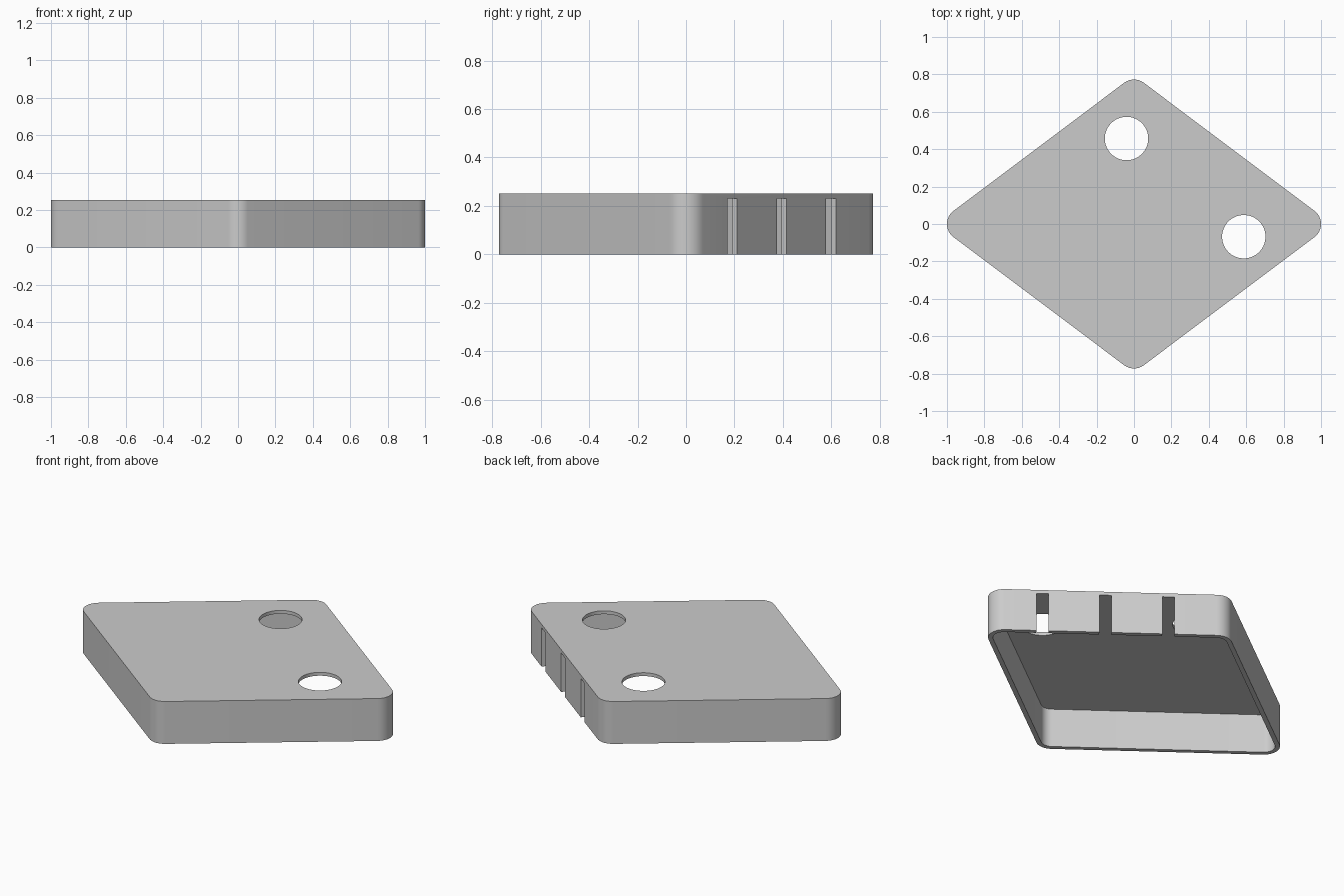
import bpy, bmesh
from math import radians, cos, sin, atan2, pi
from mathutils import Vector

default = bpy.data.objects.get("Cube")
if default:
    bpy.data.objects.remove(default, do_unlink=True)

HEIGHT, TOP, WALL = 0.252, 0.02, 0.026
RADIUS = 0.0875                     # outer corner rounding
TIP_X, TIP_Y = 0.9125, 0.685        # centres of the corner arcs
TILT = atan2(TIP_X, TIP_Y)          # direction of the +x +y side's normal
NORMAL = Vector((cos(TILT), sin(TILT), 0))

grey = bpy.data.materials.new("plain grey")
grey.use_nodes = True
grey.diffuse_color = (0.6, 0.6, 0.6, 1)
grey.node_tree.nodes["Principled BSDF"].inputs["Base Color"].default_value = (0.6, 0.6, 0.6, 1)


def prism(name, outline, z0, z1):
    """Extrude a flat outline from z0 up to z1."""
    bm = bmesh.new()
    face = bm.faces.new([bm.verts.new((x, y, z0)) for x, y in outline])
    up = bmesh.ops.extrude_face_region(bm, geom=[face])["geom"]
    bmesh.ops.translate(bm, vec=(0, 0, z1 - z0),
                        verts=[v for v in up if isinstance(v, bmesh.types.BMVert)])
    bmesh.ops.recalc_face_normals(bm, faces=bm.faces)
    mesh = bpy.data.meshes.new(name)
    bm.to_mesh(mesh)
    bm.free()
    mesh.materials.append(grey)
    obj = bpy.data.objects.new(name, mesh)
    bpy.context.collection.objects.link(obj)
    return obj


def rhombus(radius, steps=12):
    """Rounded rhombus outline, one arc per corner."""
    points = []
    corners = [((TIP_X, 0), -TILT, TILT), ((0, TIP_Y), TILT, pi - TILT),
               ((-TIP_X, 0), pi - TILT, pi + TILT), ((0, -TIP_Y), pi + TILT, 2 * pi - TILT)]
    for (cx, cy), start, end in corners:
        for i in range(steps + 1):
            a = start + (end - start) * i / steps
            points.append((cx + radius * cos(a), cy + radius * sin(a)))
    return points


def circle(cx, cy, r, steps=64):
    return [(cx + r * cos(2 * pi * i / steps), cy + r * sin(2 * pi * i / steps))
            for i in range(steps)]


def slot(y, width=0.066, depth=0.06):
    """Rectangle across the +x +y wall, centred on the given y."""
    face_dist = TIP_X * NORMAL.x + RADIUS
    centre = Vector(((face_dist - NORMAL.y * y) / NORMAL.x, y, 0))
    along = Vector((-NORMAL.y, NORMAL.x, 0)) * width / 2
    across = NORMAL * depth
    return [(centre + s * along + t * across).to_2d()
            for s, t in ((-1, -1), (1, -1), (1, 1), (-1, 1))]


# Shell: rounded rhombus, hollowed from below
shell = prism("shell_cover", rhombus(RADIUS), 0, HEIGHT)
cutters = [prism("cavity_cutter", rhombus(RADIUS - WALL), -0.1, HEIGHT - TOP)]

# Two round holes through the top
for x, y in ((-0.04, 0.457), (0.587, -0.068)):
    cutters.append(prism("hole_cutter", circle(x, y, 0.116), 0.15, HEIGHT + 0.1))

# Three slots through one wall, open at the bottom
for y in (0.191, 0.395, 0.599):
    cutters.append(prism("slot_cutter", slot(y), -0.1, HEIGHT - TOP - 0.001))

for cutter in cutters:
    cutter.hide_render = True
    mod = shell.modifiers.new(cutter.name, "BOOLEAN")
    mod.operation, mod.solver, mod.object = "DIFFERENCE", "EXACT", cutter

# Bake the cuts and remove the cutters
bpy.context.view_layer.update()
graph = bpy.context.evaluated_depsgraph_get()
baked = bpy.data.meshes.new_from_object(shell.evaluated_get(graph))
shell.modifiers.clear()
shell.data = baked
for cutter in cutters:
    bpy.data.objects.remove(cutter, do_unlink=True)

bpy.ops.object.select_all(action="DESELECT")
shell.select_set(True)
bpy.context.view_layer.objects.active = shell
bpy.ops.object.shade_smooth_by_angle(angle=radians(30))
